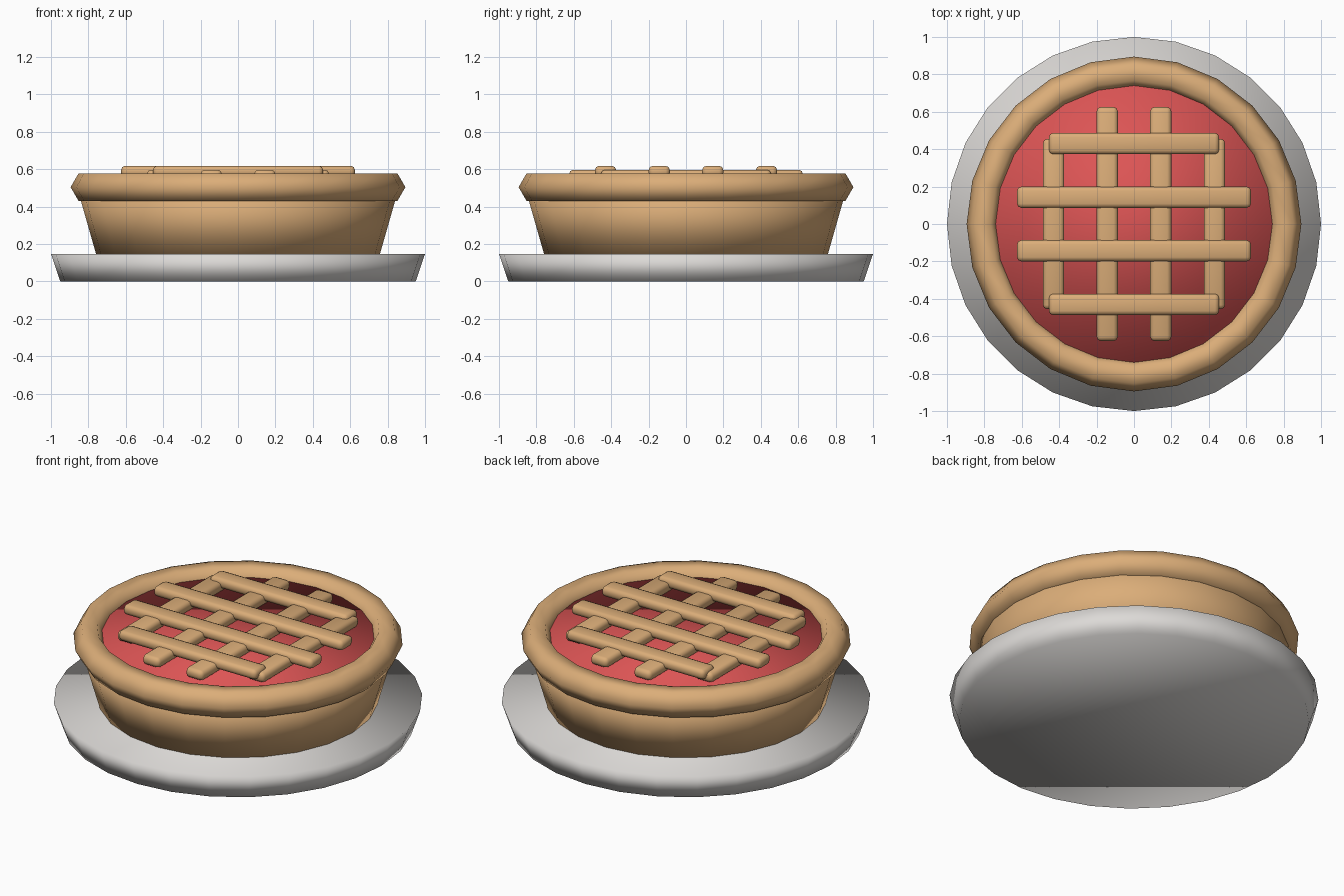
import bpy

if "Cube" in bpy.data.objects:
    bpy.data.objects.remove(bpy.data.objects["Cube"])


def material(name, r, g, b):
    m = bpy.data.materials.new(name)
    m.diffuse_color = (r, g, b, 1)
    m.use_nodes = True
    m.node_tree.nodes["Principled BSDF"].inputs["Base Color"].default_value = m.diffuse_color
    return m


PASTRY = material("golden pastry", 0.71, 0.42, 0.19)
FILLING = material("red filling", 0.72, 0.09, 0.09)
CHINA = material("off white china", 0.72, 0.70, 0.68)


def finish(name, mat):
    ob = bpy.context.object
    ob.name = name
    ob.data.materials.append(mat)
    bpy.ops.object.shade_smooth()
    return ob


def drum(name, mat, sides, r_low, r_high, z_low, z_high):
    bpy.ops.mesh.primitive_cone_add(vertices=sides, radius1=r_low, radius2=r_high,
                                    depth=z_high - z_low,
                                    location=(0, 0, (z_low + z_high) / 2))
    return finish(name, mat)


def strip(name, x, y, z, sx, sy):
    bpy.ops.mesh.primitive_cube_add(size=1, location=(x, y, z))
    ob = finish(name, PASTRY)
    ob.scale = (sx, sy, 0.06)
    bpy.ops.object.transform_apply(location=False, rotation=False, scale=True)
    bev = ob.modifiers.new("rounding", 'BEVEL')
    bev.width = 0.022
    bev.segments = 2


# Plate, pastry case and filling
drum("plate", CHINA, 28, 0.95, 1.0, 0.0, 0.147)
drum("pastry_case", PASTRY, 24, 0.757, 0.86, 0.14, 0.5)
drum("filling", FILLING, 24, 0.755, 0.755, 0.46, 0.53)

# Six-sided rolled rim
bpy.ops.mesh.primitive_torus_add(major_segments=24, minor_segments=6,
                                 major_radius=0.81, minor_radius=0.085,
                                 location=(0, 0, 0.504))
finish("crust_rim", PASTRY)

# Lattice: lower strips run front to back, upper strips run side to side
for i, p in enumerate((-0.43, -0.143, 0.143, 0.43)):
    length = 1.25 if abs(p) < 0.3 else 0.91
    strip(f"lattice_lower_{i + 1}", p, 0, 0.567, 0.113, length)
    strip(f"lattice_upper_{i + 1}", 0, p, 0.588, length, 0.113)
